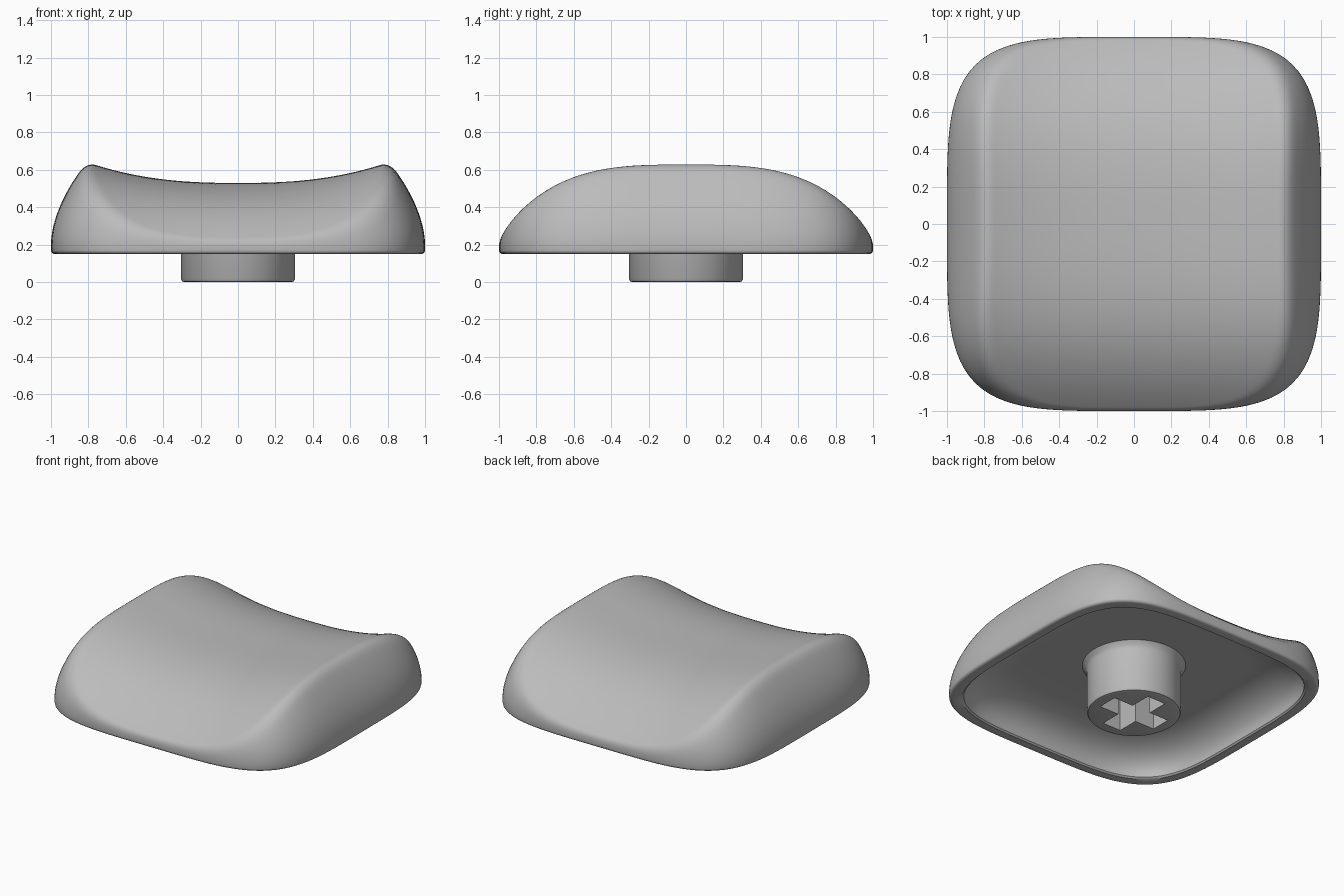
import bpy
import bmesh
from math import cos, sin, pi, sqrt, radians

default = bpy.data.objects.get("Cube")
if default:
    bpy.data.objects.remove(default, do_unlink=True)

GREY = (0.5, 0.5, 0.5, 1)
grey = bpy.data.materials.new("grey plastic")
grey.use_nodes = True
grey.diffuse_color = GREY
grey.node_tree.nodes["Principled BSDF"].inputs["Base Color"].default_value = GREY

SEGMENTS = 160
SQUARENESS = 4.25
RIM = 0.15        # height of the lower rim
CEILING = 0.36    # height of the hollow's roof


def add_object(name, bm):
    bmesh.ops.recalc_face_normals(bm, faces=bm.faces[:])
    mesh = bpy.data.meshes.new(name)
    bm.to_mesh(mesh)
    bm.free()
    obj = bpy.data.objects.new(name, mesh)
    bpy.context.collection.objects.link(obj)
    mesh.materials.append(grey)
    return obj


def smooth(obj, angle):
    bpy.ops.object.select_all(action="DESELECT")
    obj.select_set(True)
    bpy.context.view_layer.objects.active = obj
    bpy.ops.object.shade_smooth_by_angle(angle=radians(angle))


def outline(i, n):
    """Point of the unit rounded square (a circle when n is 2)."""
    c, s = cos(2 * pi * i / SEGMENTS), sin(2 * pi * i / SEGMENTS)
    k = (abs(c) ** n + abs(s) ** n) ** (-1 / n)
    return c * k, s * k


def loft(rings, n):
    """Closed skin through rings of (radius, height function), pole to pole."""
    bm = bmesh.new()
    loops = []
    for r, height in rings:
        points = [outline(i, n) for i in range(SEGMENTS if r > 0 else 1)]
        loops.append([bm.verts.new((r * x, r * y, height(r * x, r * y, r)))
                      for x, y in points])
    for a, b in zip(loops, loops[1:]):
        for i in range(SEGMENTS):
            j = (i + 1) % SEGMENTS
            if len(a) == 1:
                bm.faces.new((a[0], b[i], b[j]))
            elif len(b) == 1:
                bm.faces.new((a[i], a[j], b[0]))
            else:
                bm.faces.new((a[i], a[j], b[j], b[i]))
    return bm


def level(z):
    return lambda x, y, r: z


# Outer surface: curved walls blended into a dished top that falls front and back
def outer(x, y, r):
    wall = 0.2 + 0.4 * ((1 - r) / 0.16) ** 0.555
    top = 0.53 + 0.19 * abs(x) ** 2.5 - 0.31 * abs(y) ** 3
    blend = 0.08
    h = max(blend - abs(wall - top), 0) / blend
    return min(wall, top) - h * h * blend / 4


# Hollow underside: rounded inner walls meeting a flat roof
def inner(x, y, r):
    t = min(max((r - 0.62) / 0.3, 0), 1)
    return RIM + 0.01 + (CEILING - RIM - 0.01) * sqrt(1 - t * t)


STEPS = 56
rings = [(1 - (i / STEPS) ** 2, outer) for i in range(STEPS, -1, -1)]
for i in range(5):
    a = i / 4 * pi / 2
    rings.append((0.98 + 0.02 * cos(a), level(RIM + 0.02 - 0.02 * sin(a))))
rings.append((0.93, level(RIM)))
rings += [(0.62 + 0.3 * sin(i / 16 * pi / 2), inner) for i in range(16, -1, -1)]
rings += [(0.3, inner), (0, inner)]
cap = add_object("cap_shell", loft(rings, SQUARENESS))
smooth(cap, 40)

# Round stem with an eased lower edge and a flare where it meets the roof
profile = [(0, 0), (0.285, 0), (0.298, 0.004), (0.305, 0.015), (0.305, 0.31),
           (0.312, 0.335), (0.335, CEILING), (0.335, 0.38), (0, 0.38)]
stem = add_object("stem", loft([(r, level(z)) for r, z in profile], 2))

# Cross-shaped socket cut up into the stem
LONG, SHORT = 0.225, 0.072
corners = []
for sx, sy in ((1, 1), (-1, 1), (-1, -1), (1, -1)):
    pair = [(sx * LONG, sy * SHORT), (sx * SHORT, sy * SHORT), (sx * SHORT, sy * LONG)]
    corners += pair if sx == sy else pair[::-1]
bm = bmesh.new()
face = bm.faces.new([bm.verts.new((x, y, -0.1)) for x, y in corners])
grown = bmesh.ops.extrude_face_region(bm, geom=[face])["geom"]
lifted = [g for g in grown if isinstance(g, bmesh.types.BMVert)]
bmesh.ops.translate(bm, verts=lifted, vec=(0, 0, CEILING + 0.08))
cutter = add_object("socket_cutter", bm)
cutter.hide_render = True

cut = stem.modifiers.new("socket", "BOOLEAN")
cut.operation = "DIFFERENCE"
cut.solver = "EXACT"
cut.object = cutter
bpy.context.view_layer.objects.active = stem
bpy.ops.object.modifier_apply(modifier=cut.name)
bpy.data.objects.remove(cutter, do_unlink=True)
smooth(stem, 40)
